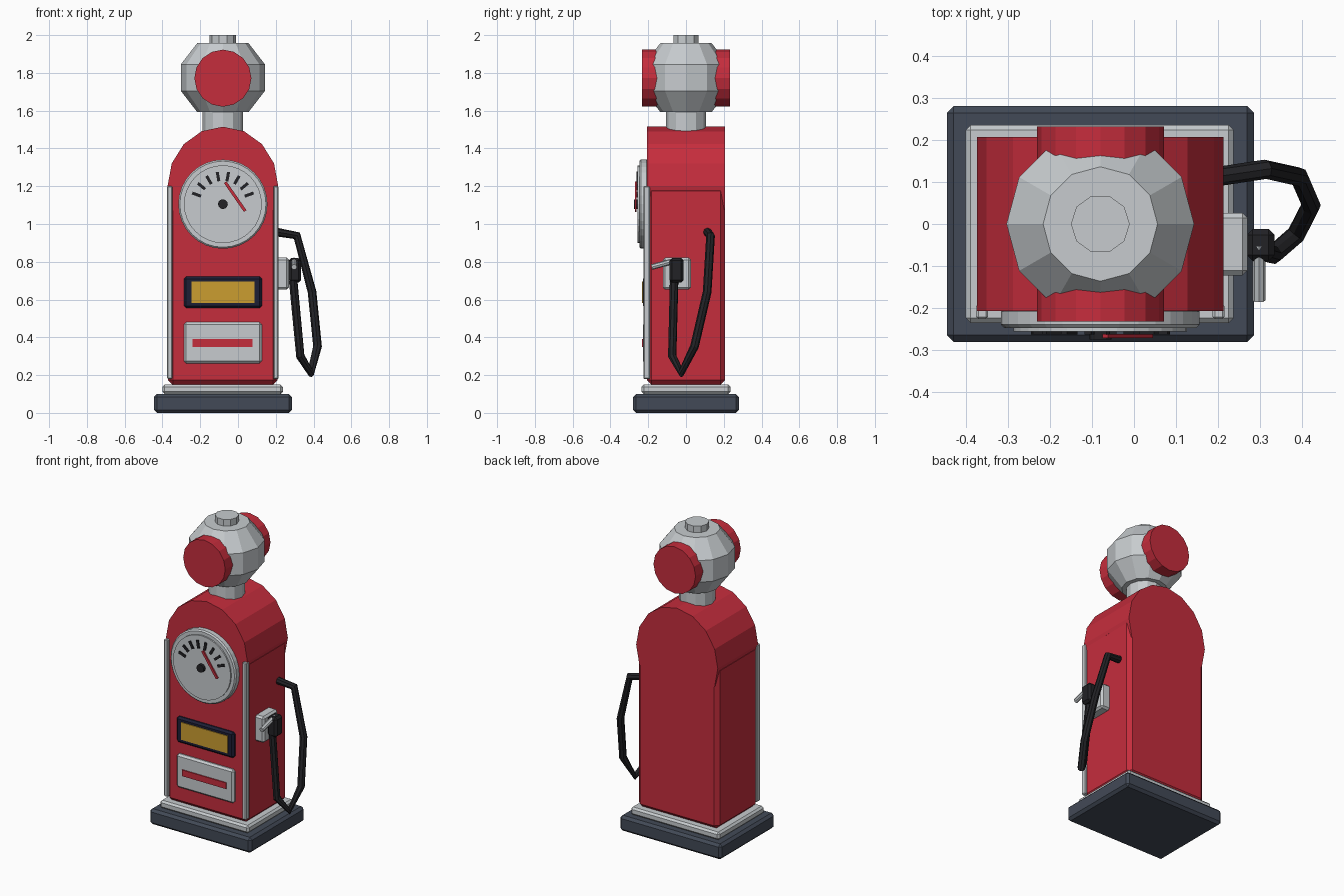
import bpy, bmesh, math
from mathutils import Vector, Matrix

if "Cube" in bpy.data.objects:
    bpy.data.objects.remove(bpy.data.objects["Cube"])

CX = -0.08  # cabinet centre line


def mat(name, r, g, b):
    m = bpy.data.materials.new(name)
    m.diffuse_color = (r, g, b, 1)
    m.use_nodes = True
    m.node_tree.nodes["Principled BSDF"].inputs["Base Color"].default_value = m.diffuse_color
    return m


RED = mat("red_paint", 0.56, 0.026, 0.046)
CHROME = mat("chrome_grey", 0.57, 0.60, 0.62)
SLATE = mat("slate", 0.055, 0.068, 0.095)
NAVY = mat("dark_navy", 0.012, 0.013, 0.035)
AMBER = mat("amber", 0.60, 0.34, 0.03)
BLACK = mat("rubber_black", 0.016, 0.016, 0.019)


def finish(name, bm, m):
    bmesh.ops.recalc_face_normals(bm, faces=bm.faces)
    me = bpy.data.meshes.new(name)
    bm.to_mesh(me)
    bm.free()
    me.materials.append(m)
    ob = bpy.data.objects.new(name, me)
    bpy.context.collection.objects.link(ob)
    return ob


def box(name, m, x, y, z, bevel=0.0, turn=0.0):
    """Box from (min, max) ranges, optionally bevelled and turned about y."""
    bm = bmesh.new()
    bmesh.ops.create_cube(bm, size=1)
    size = [b - a for a, b in (x, y, z)]
    mid = Vector([(a + b) / 2 for a, b in (x, y, z)])
    bmesh.ops.scale(bm, vec=size, verts=bm.verts)
    if bevel:
        bmesh.ops.bevel(bm, geom=bm.edges[:], offset=bevel, segments=1, affect='EDGES')
    bmesh.ops.transform(bm, matrix=Matrix.Translation(mid) @ Matrix.Rotation(turn, 4, 'Y'), verts=bm.verts)
    return finish(name, bm, m)


def rod(name, m, p, q, r, sides, scale=(1, 1, 1), bevel=0.0):
    """Cylinder from p to q; scale is applied across its own axes."""
    p, q = Vector(p), Vector(q)
    d = q - p
    bm = bmesh.new()
    bmesh.ops.create_cone(bm, cap_ends=True, segments=sides, radius1=r, radius2=r, depth=d.length)
    # start corners on the x axis
    bmesh.ops.rotate(bm, matrix=Matrix.Rotation(math.pi / 2, 3, 'Z'), verts=bm.verts)
    if bevel:
        rim = [e for e in bm.edges if abs(e.verts[0].co.z - e.verts[1].co.z) < 1e-5]
        bmesh.ops.bevel(bm, geom=rim, offset=bevel, segments=1, affect='EDGES')
    bmesh.ops.scale(bm, vec=scale, verts=bm.verts)
    if abs(d.z) < d.length * 0.999:
        side = Vector((1, 0, 0))
        w = d.normalized()
        rot = Matrix((side, w.cross(side), w)).transposed().to_4x4()
        bmesh.ops.transform(bm, matrix=rot, verts=bm.verts)
    bmesh.ops.translate(bm, vec=(p + q) / 2, verts=bm.verts)
    return finish(name, bm, m)


def lathe(name, m, profile, sides):
    """Closed turned shape about the cabinet centre line from (radius, z) points."""
    bm = bmesh.new()
    rings = [[bm.verts.new((CX + r * math.cos(math.tau * i / sides), r * math.sin(math.tau * i / sides), z))
              for i in range(sides)] for r, z in profile]
    for a, b in zip(rings, rings[1:]):
        for i in range(sides):
            j = (i + 1) % sides
            bm.faces.new((a[i], a[j], b[j], b[i]))
    bm.faces.new(rings[0])
    bm.faces.new(rings[-1])
    return finish(name, bm, m)


# base
box("plinth", SLATE, (-0.445, 0.285), (-0.28, 0.28), (0, 0.10), 0.016)
box("base_trim", CHROME, (-0.40, 0.237), (-0.235, 0.235), (0.10, 0.15), 0.012)

# cabinet with arched top
box("cabinet", RED, (CX - 0.29, CX + 0.29), (-0.207, 0.207), (0.148, 1.2), 0.025)
rod("arched_top", RED, (CX, -0.207, 1.2), (CX, 0.207, 1.2), 0.293, 16, (1, 0.315 / 0.293, 1))
for side, s in (("left", -1), ("right", 1)):
    x = CX + s * 0.281
    box(side + "_corner_trim", CHROME, (x - 0.014, x + 0.014), (-0.226, -0.19), (0.18, 1.2), 0.005)

# dial with ticks, needle and hub
DZ = 1.105
rod("dial_rim", CHROME, (CX, -0.2, DZ), (CX, -0.247, DZ), 0.236, 32, bevel=0.008)
rod("dial_face", CHROME, (CX, -0.24, DZ), (CX, -0.256, DZ), 0.206, 32)
for i in range(8):
    a = math.radians(20 + 20 * i)
    x, z = CX + 0.148 * math.cos(a), DZ + 0.148 * math.sin(a)
    box(f"dial_tick_{i + 1}", BLACK, (x - 0.025, x + 0.025), (-0.263, -0.255), (z - 0.008, z + 0.008), turn=-a)
nx, nz = CX + 0.065, DZ + 0.04
box("needle", RED, (nx - 0.093, nx + 0.093), (-0.271, -0.262), (nz - 0.008, nz + 0.008),
    turn=math.atan2(0.15, 0.104))
rod("needle_hub", BLACK, (CX, -0.25, DZ), (CX, -0.275, DZ), 0.026, 12)

# display window and lower plate
box("display_frame", NAVY, (-0.286, 0.126), (-0.227, -0.19), (0.555, 0.722), 0.012)
box("display_window", AMBER, (-0.247, 0.087), (-0.232, -0.22), (0.583, 0.696))
box("lower_plate", CHROME, (-0.286, 0.126), (-0.227, -0.19), (0.262, 0.48), 0.012)
box("lower_plate_bar", RED, (-0.24, 0.076), (-0.234, -0.22), (0.35, 0.39))

# neck, globe, lenses and cap
lathe("neck", CHROME, [(0.107, 1.44), (0.107, 1.61)], 12)
lathe("globe", CHROME, [(0.136, 1.593), (0.223, 1.705), (0.223, 1.845), (0.136, 1.957)], 12)
rod("globe_lenses", RED, (CX, -0.232, 1.772), (CX, 0.232, 1.772), 0.151, 16)
lathe("top_cap", CHROME, [(0.07, 1.94), (0.07, 2.0)], 10)

# nozzle and its holder
box("nozzle_holder", CHROME, (0.20, 0.27), (-0.122, 0.026), (0.652, 0.822), 0.012)
box("nozzle_grip", BLACK, (0.268, 0.334), (-0.088, -0.012), (0.69, 0.82), 0.014)
rod("nozzle_spout", CHROME, (0.297, -0.05, 0.808), (0.297, -0.182, 0.772), 0.015, 8)

# hose, swept along a straight-segment path
path = [(0.20, 0.113, 0.958), (0.312, 0.13, 0.938), (0.392, 0.112, 0.64), (0.421, 0.045, 0.352),
        (0.385, -0.025, 0.212), (0.33, -0.073, 0.30), (0.292, -0.063, 0.70)]
cu = bpy.data.curves.new("hose_path", 'CURVE')
cu.dimensions = '3D'
cu.bevel_depth = 0.023
cu.bevel_resolution = 2
cu.use_fill_caps = True
sp = cu.splines.new('POLY')
sp.points.add(len(path) - 1)
for pt, co in zip(sp.points, path):
    pt.co = (*co, 1)
tmp = bpy.data.objects.new("hose_path", cu)
bpy.context.collection.objects.link(tmp)
bpy.context.view_layer.update()
mesh = bpy.data.meshes.new_from_object(tmp.evaluated_get(bpy.context.evaluated_depsgraph_get()))
bpy.data.objects.remove(tmp)
mesh.materials.clear()
mesh.materials.append(BLACK)
for f in mesh.polygons:
    f.use_smooth = False
bpy.context.collection.objects.link(bpy.data.objects.new("hose", mesh))
